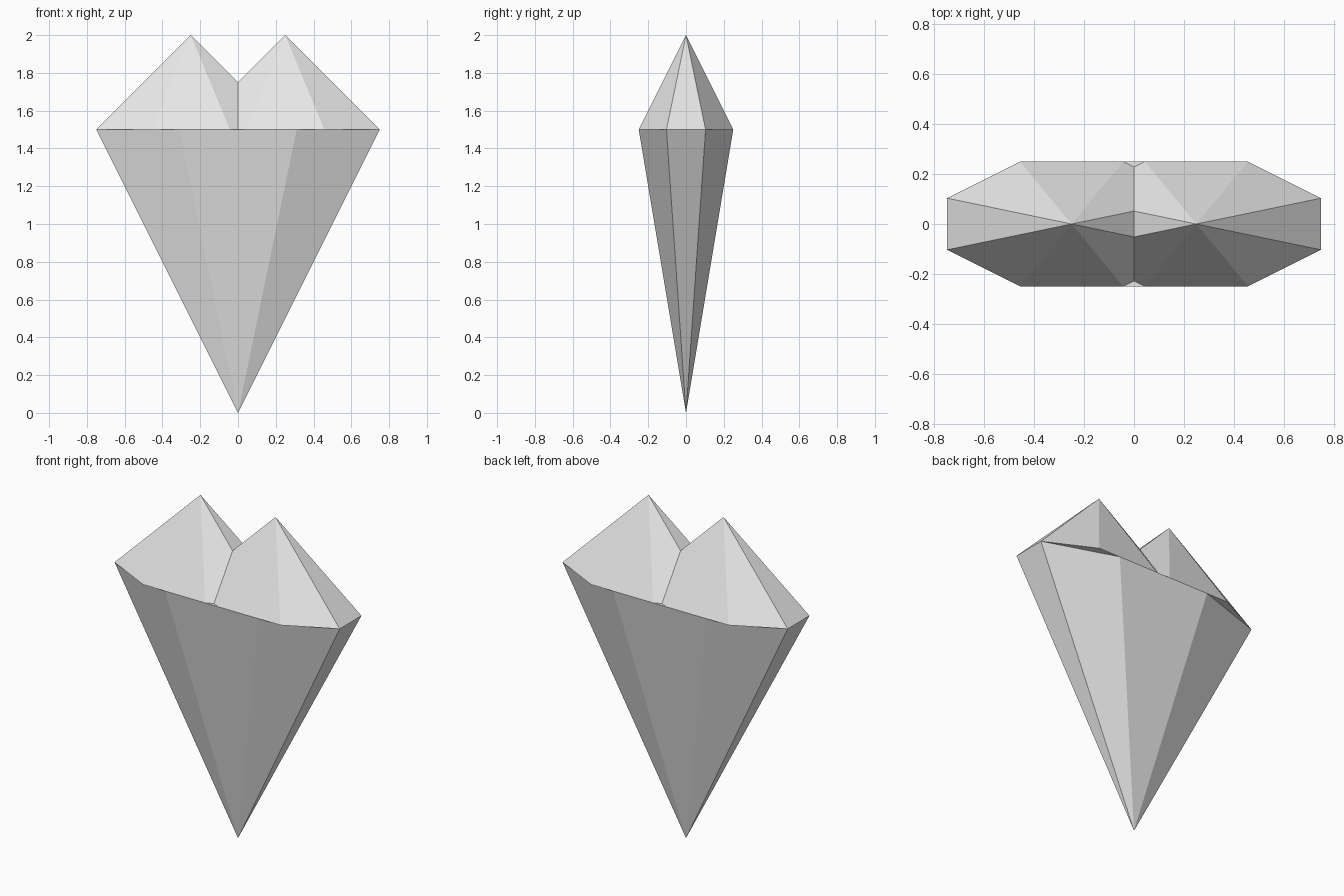
import bpy
import bmesh
from math import pi, cos
from mathutils import Matrix

cube = bpy.data.objects.get("Cube")
if cube:
    bpy.data.objects.remove(cube, do_unlink=True)

SIDES = 8
RIM_Z = 1.5
HALF_DEPTH = 0.25

grey = bpy.data.materials.new("light_grey")
grey.use_nodes = True
grey.diffuse_color = (0.8, 0.8, 0.8, 1)
grey.node_tree.nodes["Principled BSDF"].inputs["Base Color"].default_value = grey.diffuse_color


def flattened_cone(name, x, half_width, tip_height):
    """Eight-sided cone on the rim plane, squashed in depth; negative height points down."""
    bm = bmesh.new()
    place = (Matrix.Translation((x, 0, RIM_Z))
             @ Matrix.Diagonal((half_width, HALF_DEPTH, tip_height, 1))
             @ Matrix.Translation((0, 0, 0.5))
             @ Matrix.Rotation(pi / SIDES, 4, "Z"))
    # Corner radius that puts the flat sides at a distance of one
    bmesh.ops.create_cone(bm, cap_ends=True, segments=SIDES, depth=1,
                          radius1=1 / cos(pi / SIDES), radius2=0, matrix=place)
    bmesh.ops.remove_doubles(bm, verts=bm.verts, dist=0.0001)
    bmesh.ops.recalc_face_normals(bm, faces=bm.faces)
    mesh = bpy.data.meshes.new(name)
    bm.to_mesh(mesh)
    bm.free()
    mesh.materials.append(grey)
    obj = bpy.data.objects.new(name, mesh)
    bpy.context.collection.objects.link(obj)
    return obj


# Long lower point of the heart
flattened_cone("lower_point", 0, 0.75, -RIM_Z)

# Two overlapping upper lobes
for side, sign in (("left", 1), ("right", -1)):
    flattened_cone(side + "_lobe", sign * 0.25, 0.5, 0.5)
